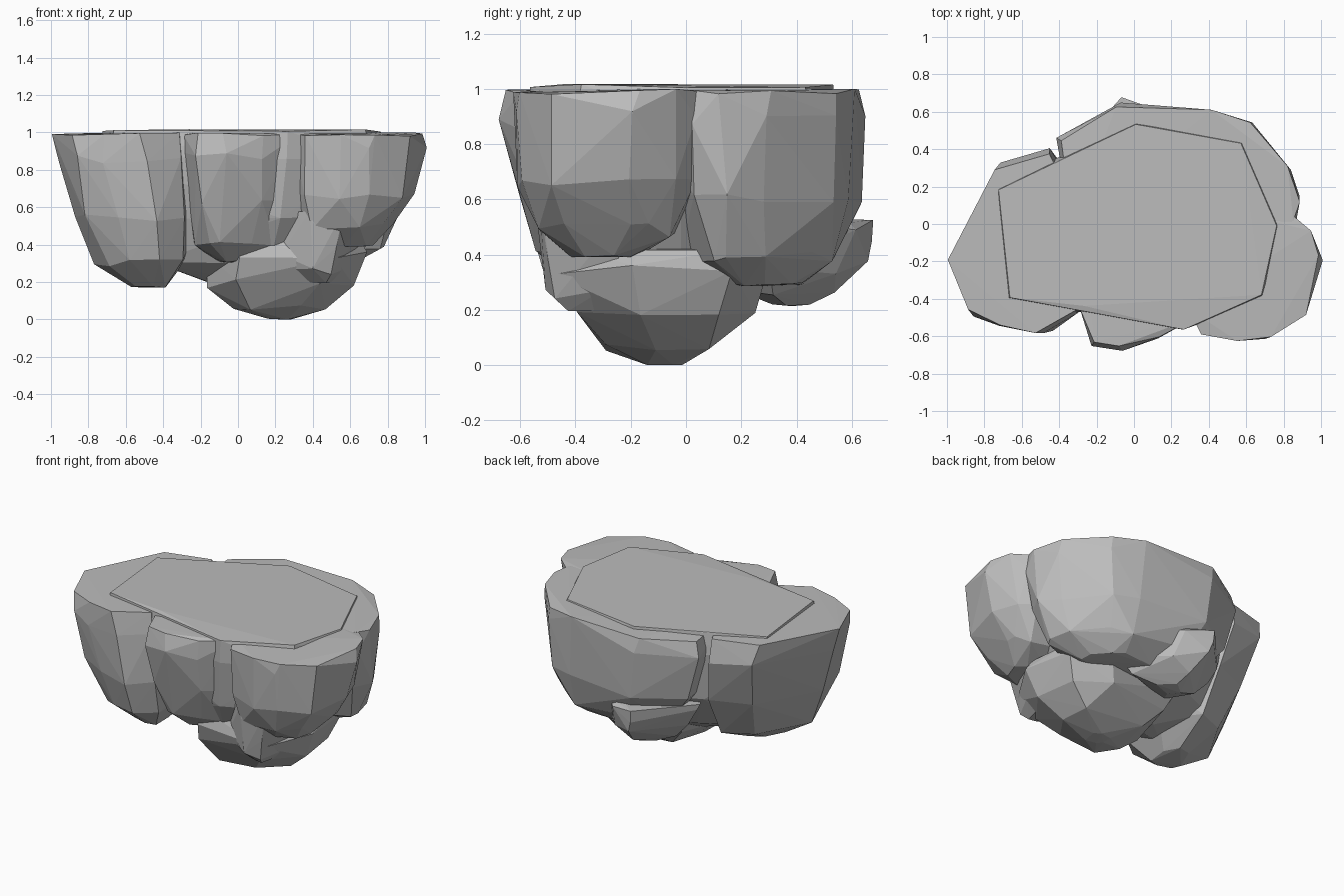
import bpy, bmesh, random
from mathutils import Vector

random.seed(4)
if "Cube" in bpy.data.objects:
    bpy.data.objects.remove(bpy.data.objects["Cube"])

stone = bpy.data.materials.new("grey_stone")
stone.use_nodes = True
colour = (0.5, 0.5, 0.5, 1)
stone.diffuse_color = colour
stone.node_tree.nodes["Principled BSDF"].inputs["Base Color"].default_value = colour

# Shared side profile of every lump: relative height and width
PROFILE = [(1, .95), (.84, 1), (.45, .86), (.15, .55), (0, .15)]


def jitter(amount):
    return Vector([random.uniform(-amount, amount) for axis in "xyz"])


def boulder(name, outline, bottom, lean=(0, 0), taper=1.0, top=.99):
    """Faceted convex lump: corners narrowed towards the bottom and leaning sideways."""
    corners = [Vector(p) for p in outline]
    centre = sum(corners, Vector((0, 0))) / len(corners)
    bm = bmesh.new()
    for height, width in PROFILE:
        shift = centre + Vector(lean) * (1 - height)
        z = bottom + (top - bottom) * height
        # The crown and the underside stay flatter than the sides
        rough = .025 if 0 < height < 1 else .01
        for corner in corners:
            flat = shift + (corner - centre) * width ** taper
            point = flat.to_3d() + Vector((0, 0, z)) + jitter(rough)
            point.z = max(0, point.z)
            bm.verts.new(point)
    hull = bmesh.ops.convex_hull(bm, input=bm.verts)
    inner = [v for v in hull["geom_interior"] if isinstance(v, bmesh.types.BMVert)]
    bmesh.ops.delete(bm, geom=inner, context="VERTS")
    bmesh.ops.recalc_face_normals(bm, faces=bm.faces)
    mesh = bpy.data.meshes.new(name)
    bm.to_mesh(mesh)
    bm.free()
    mesh.materials.append(stone)
    lump = bpy.data.objects.new(name, mesh)
    bpy.context.collection.objects.link(lump)
    return lump


def fuse(base, lump):
    """Join a lump to the base as one closed surface."""
    union = base.modifiers.new("union", "BOOLEAN")
    union.operation = "UNION"
    union.solver = "EXACT"
    union.object = lump
    bpy.context.view_layer.objects.active = base
    bpy.ops.object.modifier_apply(modifier=union.name)
    bpy.data.objects.remove(lump)


# Central mass that carries the flat top
rock = boulder("floating_rock",
               [(-.75, .2), (-.4, .37), (0, .55), (.6, .45), (.8, 0), (.7, -.4),
                (.27, -.58), (-.28, -.46), (-.7, -.4)],
               bottom=.2, taper=.8, top=1.01)

# Left lobe
fuse(rock, boulder("left_lobe",
                   [(-1, -.2), (-.76, .31), (-.45, .39), (-.25, 0), (-.31, -.48),
                    (-.52, -.6), (-.72, -.56), (-.9, -.47)],
                   bottom=.18, lean=(.14, -.03), taper=.7))

# Front lobe
fuse(rock, boulder("front_lobe",
                   [(-.23, -.64), (-.08, -.67), (.14, -.61), (.34, -.5), (.3, 0), (-.3, 0), (-.3, -.45)],
                   bottom=.31, lean=(-.02, .05), taper=.8))

# Right front lobe
fuse(rock, boulder("right_front_lobe",
                   [(1, -.17), (.95, -.03), (.85, .05), (.4, .1), (.28, -.45), (.35, -.59),
                    (.54, -.63), (.73, -.62), (.93, -.49)],
                   bottom=.4, lean=(-.06, 0), taper=.6))

# Broad back lobe
fuse(rock, boulder("back_lobe",
                   [(.89, .12), (.84, .3), (.62, .55), (.42, .62), (-.1, .64), (-.4, .44),
                    (-.35, 0), (.4, -.15), (.86, .02)],
                   bottom=.29, lean=(.04, 0), taper=.5))

# Low corner jutting out at the back
fuse(rock, boulder("back_corner",
                   [(-.36, .35), (-.06, .68), (.1, .6), (.4, .3), (-.2, .1)],
                   bottom=.22, lean=(.06, -.02), taper=.8, top=.52))

# Hanging tip
fuse(rock, boulder("lower_tip",
                   [(-.18, -.2), (0, -.42), (.5, -.46), (.68, -.17), (.65, .18), (.4, .3), (-.14, .22)],
                   bottom=0, lean=(-.05, 0), top=.42))

# Knob between the tip and the front lobes
fuse(rock, boulder("front_knob",
                   [(.2, -.4), (.38, -.55), (.56, -.53), (.68, -.25), (.3, -.1)],
                   bottom=.2, taper=.6, top=.58))

rock.data.shade_flat()
